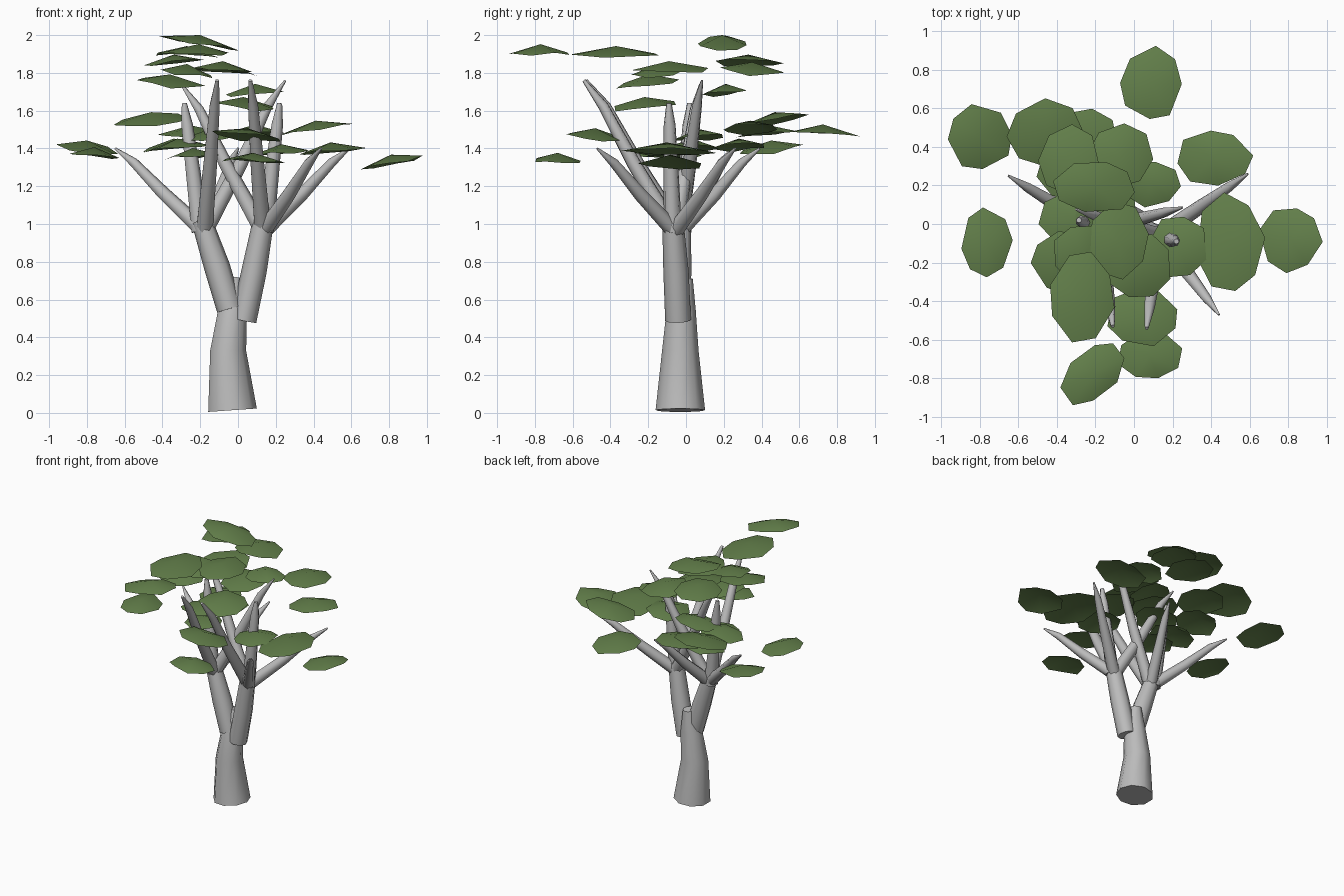
import bpy, bmesh, math, random
from mathutils import Vector

if "Cube" in bpy.data.objects:
    bpy.data.objects.remove(bpy.data.objects["Cube"])

random.seed(4)


def material(name, rgb):
    m = bpy.data.materials.new(name)
    m.diffuse_color = (*rgb, 1)
    m.use_nodes = True
    m.node_tree.nodes["Principled BSDF"].inputs["Base Color"].default_value = m.diffuse_color
    return m


BARK = material("grey bark", (0.5, 0.5, 0.5))
LEAF = material("leaf green", (0.125, 0.215, 0.07))


def make_object(name, bm, mat, angle):
    bmesh.ops.recalc_face_normals(bm, faces=bm.faces)
    me = bpy.data.meshes.new(name)
    bm.to_mesh(me)
    bm.free()
    me.materials.append(mat)
    ob = bpy.data.objects.new(name, me)
    bpy.context.collection.objects.link(ob)
    bpy.ops.object.select_all(action='DESELECT')
    ob.select_set(True)
    bpy.context.view_layer.objects.active = ob
    bpy.ops.object.shade_smooth_by_angle(angle=math.radians(angle))
    return ob


def tube(name, path, radii, sides=8):
    """Tapered tube with rings square to the path, closed at both ends."""
    pts = [Vector(p) for p in path]
    bm = bmesh.new()
    rings = []
    for i, (p, r) in enumerate(zip(pts, radii)):
        t = (pts[min(i + 1, len(pts) - 1)] - pts[max(i - 1, 0)]).normalized()
        u = Vector((0, 1, 0)).cross(t).normalized()
        v = t.cross(u)
        rings.append([bm.verts.new(p + r * (u * math.cos(a) + v * math.sin(a)))
                      for a in (2 * math.pi * k / sides for k in range(sides))])
    for a, b in zip(rings, rings[1:]):
        for k in range(sides):
            n = (k + 1) % sides
            bm.faces.new((a[k], a[n], b[n], b[k]))
    bm.faces.new(rings[0])
    bm.faces.new(rings[-1])
    return make_object(name, bm, BARK, 75)


def branch(name, base, tip, r0, r1, sag=0.03):
    """Branch with a slight bend outward near its tip."""
    a, b = Vector(base), Vector(tip)
    out = Vector((b.x - a.x, b.y - a.y, 0))
    out = out.normalized() * sag if out.length > 0.1 else Vector()
    mid = a.lerp(b, 0.45)
    late = a.lerp(b, 0.83) - out * 0.7
    tube(name, [a, mid, late, b], [r0, r0 * 0.82, (r0 + r1) * 0.5, r1], 7)


# Trunk and the two main limbs
tube("trunk", [(-0.033, -0.03, 0.014), (-0.055, -0.03, 0.33),
               (-0.03, -0.025, 0.55), (-0.02, -0.005, 0.715)],
     [0.133, 0.098, 0.078, 0.042], 9)
tube("left_limb", [(-0.045, -0.045, 0.55), (-0.11, -0.04, 0.77), (-0.193, -0.03, 1.02)],
     [0.068, 0.069, 0.055])
tube("right_limb", [(0.03, -0.042, 0.49), (0.085, -0.053, 0.75), (0.135, -0.07, 1.02)],
     [0.068, 0.067, 0.056])

# Five branches on each limb: one upright, two tall, two low
LEFT, RIGHT = (-0.18, -0.035, 0.96), (0.13, -0.06, 0.96)
branch("left_upright_branch", (-0.2, -0.02, 0.96), (-0.285, 0.02, 1.64), 0.05, 0.014, 0)
branch("right_upright_branch", (0.14, -0.07, 0.96), (0.22, -0.09, 1.64), 0.05, 0.014, 0)
branch("left_front_branch", LEFT, (-0.11, -0.53, 1.76), 0.046, 0.01)
branch("right_front_branch", RIGHT, (0.065, -0.54, 1.76), 0.046, 0.01)
branch("left_crossing_branch", LEFT, (0.25, 0.085, 1.76), 0.046, 0.006)
branch("right_crossing_branch", RIGHT, (-0.3, 0.075, 1.74), 0.046, 0.006)
branch("left_low_branch", LEFT, (-0.65, 0.25, 1.40), 0.045, 0.006)
branch("left_back_branch", LEFT, (0.0, 0.39, 1.40), 0.045, 0.006)
branch("right_low_branch", RIGHT, (0.44, -0.47, 1.40), 0.045, 0.006)
branch("right_back_branch", RIGHT, (0.59, 0.26, 1.40), 0.045, 0.006)


def leaf_pad(name, x, y, z, rx, ry, sx=0, sy=0, spin=0):
    """Shallow domed pad with an uneven rim, tilted by the slopes sx and sy."""
    bm = bmesh.new()
    n = 8
    turn = random.uniform(0, 0.7)
    centre = bm.verts.new((x, y, z + 0.032))
    rim = []
    for k in range(n):
        a = turn + 2 * math.pi * (k + random.uniform(-0.15, 0.15)) / n
        f = random.uniform(0.94, 1.06)
        ex, ey = rx * f * math.cos(a), ry * f * math.sin(a)
        dx = ex * math.cos(spin) - ey * math.sin(spin)
        dy = ex * math.sin(spin) + ey * math.cos(spin)
        drop = random.uniform(-0.01, 0.01)
        rim.append(bm.verts.new((x + dx, y + dy, z - 0.015 + drop + sx * dx + sy * dy)))
    for k in range(n):
        bm.faces.new((centre, rim[k], rim[(k + 1) % n]))
    make_object(name, bm, LEAF, 50)


# Leaf pads by layer: x, y, z, half width, half depth, slopes, spin
LOW = [(-0.80, 0.45, 1.41, .17, .17, -.12, .15), (-0.76, -0.10, 1.375, .13, .18, -.08, 0),
       (-0.32, 0.03, 1.42, .17, .14, .1, 0), (0.23, -0.12, 1.39, .15, .17, .1, 0),
       (0.49, -0.10, 1.40, .18, .26, .1, 0), (0.81, -0.08, 1.335, .16, .17, .2, 0),
       (0.08, -0.68, 1.345, .17, .13, -.05, -.05), (-0.24, -0.08, 1.37, .14, .14, .05, 0)]
MIDDLE = [(-0.46, 0.47, 1.56, .19, .18, .05, .2), (0.41, 0.34, 1.515, .20, .15, .15, 0),
          (0.09, 0.725, 1.495, .16, .19, 0, -.08), (0.05, -0.48, 1.475, .19, .15, -.1, -.1),
          (0.03, -0.22, 1.64, .17, .17, -.1, .08), (-0.15, 0.07, 1.47, .16, .14, .08, .05),
          (-0.25, 0.44, 1.49, .17, .17, .05, .1), (-0.34, 0.28, 1.42, .16, .15, .1, .05)]
HIGH = [(-0.34, 0.33, 1.865, .16, .18, .08, -.04), (-0.07, 0.35, 1.825, .17, .17, -.1, -.04),
        (0.09, 0.21, 1.71, .15, .12, .05, .1), (-0.36, -0.20, 1.76, .18, .16, -.12, .12),
        (-0.27, -0.15, 1.815, .15, .15, -.1, .08), (-0.08, -0.09, 1.83, .15, .20, -.08, 0)]
TOP = [(-0.20, 0.19, 1.968, .22, .14, -.15, 0), (-0.27, -0.37, 1.91, .17, .24, -.03, 0),
       (-0.21, -0.77, 1.92, .2, .12, -.05, .03, 0.75)]
for layer, pads in (("low", LOW), ("middle", MIDDLE), ("high", HIGH), ("top", TOP)):
    for i, pad in enumerate(pads):
        leaf_pad(f"{layer}_leaf_pad_{i + 1}", *pad)
